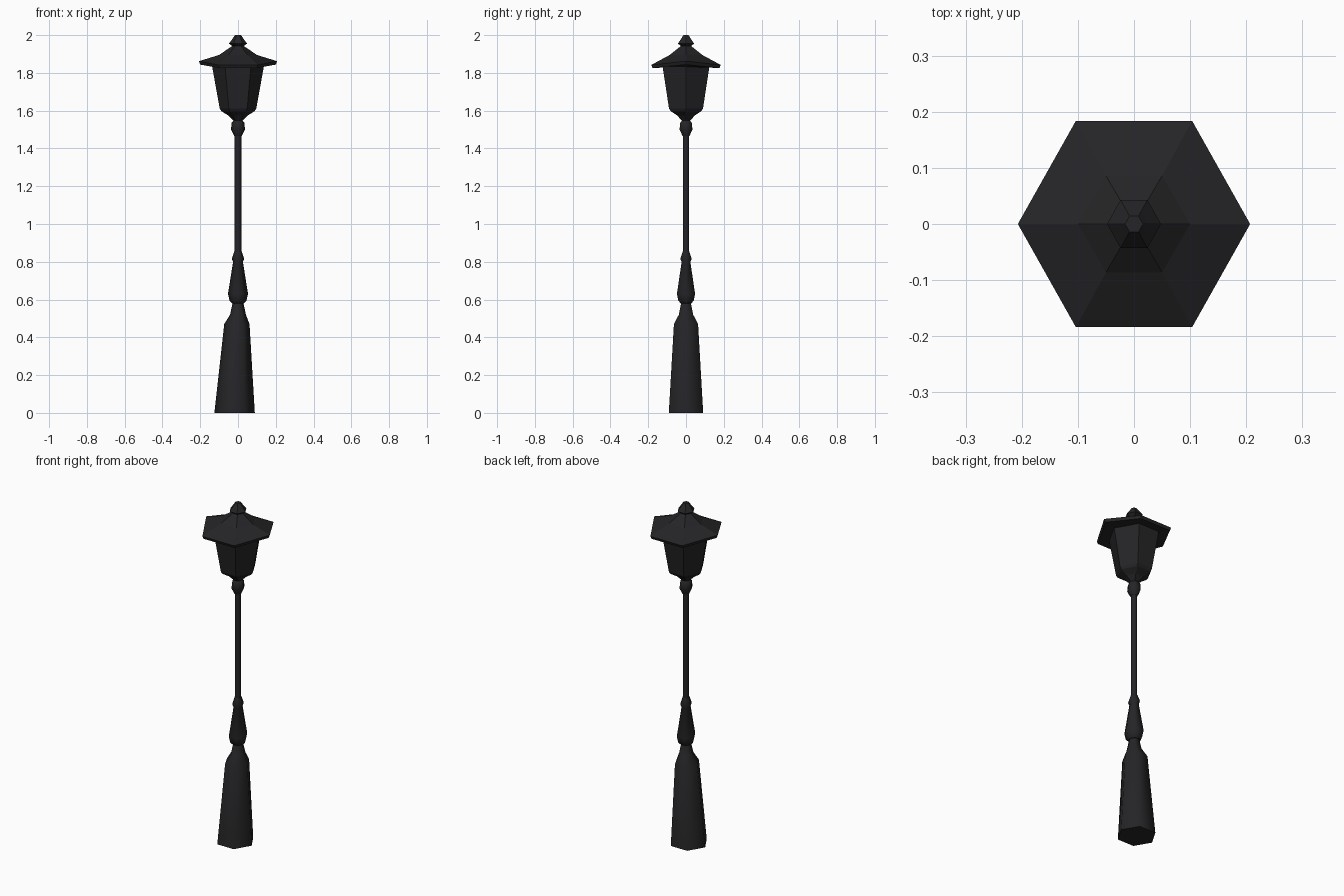
import bpy, bmesh

if "Cube" in bpy.data.objects:
    bpy.data.objects.remove(bpy.data.objects["Cube"])

iron = bpy.data.materials.new("black_iron")
iron.diffuse_color = (0.018, 0.018, 0.02, 1)
iron.use_nodes = True
iron.node_tree.nodes["Principled BSDF"].inputs["Base Color"].default_value = iron.diffuse_color


def hex_part(name, rings, smooth=0):
    """Stack hexagonal rings (z, half width x, half depth y, x offset, raise of side corners)."""
    bm = bmesh.new()
    loops = []
    for ring in rings:
        z, rx, hy, ox, lift = (tuple(ring) + (0, 0))[:5]
        pts = [(1, 0), (.5, 1), (-.5, 1), (-1, 0), (-.5, -1), (.5, -1)]
        loops.append([bm.verts.new((ox + px * rx, py * hy, z + (lift if py == 0 else 0)))
                      for px, py in pts])
    for a, b in zip(loops, loops[1:]):
        for i in range(6):
            j = (i + 1) % 6
            bm.faces.new((a[i], a[j], b[j], b[i]))
    bm.faces.new(loops[0][::-1])
    bm.faces.new(loops[-1])
    bmesh.ops.recalc_face_normals(bm, faces=bm.faces)
    for f in bm.faces:
        f.smooth = bool(smooth) and len(f.verts) == 4
    me = bpy.data.meshes.new(name)
    bm.to_mesh(me)
    bm.free()
    me.materials.append(iron)
    ob = bpy.data.objects.new(name, me)
    bpy.context.collection.objects.link(ob)
    return ob


# Flared foot, slightly off centre at the ground
hex_part("base", [(0, .107, .091, -.018), (.47, .067, .064, -.006),
                  (.52, .042, .038), (.58, .029, .026)], smooth=1)

# Tapered lower column with its collar
hex_part("lower_column", [(.58, .032, .029), (.595, .045, .041), (.63, .053, .048),
                          (.80, .026, .023), (.815, .033, .03),
                          (.855, .02, .017)], smooth=1)

# Thin post
hex_part("post", [(.85, .018, .016), (1.48, .018, .016)], smooth=1)

# Collar below the lantern
hex_part("upper_collar", [(1.465, .02, .018), (1.50, .037, .034),
                          (1.535, .034, .031), (1.55, .022, .02)], smooth=1)

# Lantern body with its cup
hex_part("lantern", [(1.545, .022, .02), (1.575, .053, .047), (1.598, .088, .082),
                     (1.612, .097, .09), (1.84, .138, .125)])

# Roof with upturned side corners
hex_part("roof", [(1.832, .13, .118), (1.826, .2, .177, 0, .018),
                  (1.842, .207, .184, 0, .02), (1.895, .1, .086),
                  (1.947, .024, .021)])

# Finial
hex_part("finial", [(1.942, .03, .027), (1.955, .048, .043),
                    (1.985, .026, .023), (2.0, .016, .014)])
